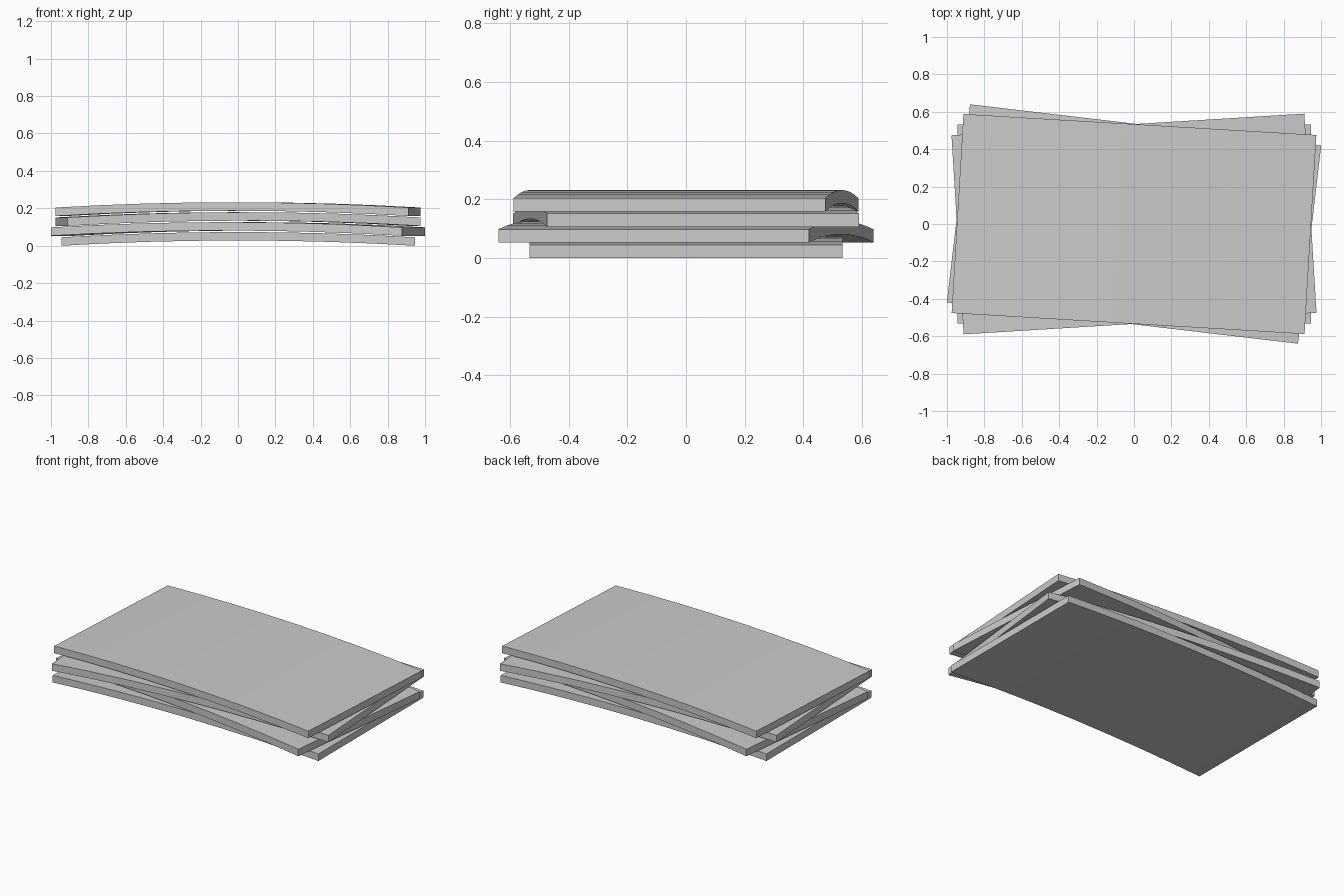
import bpy, bmesh
from math import radians

if "Cube" in bpy.data.objects:
    bpy.data.objects.remove(bpy.data.objects["Cube"])

HALF_X, HALF_Y = 0.945, 0.533
THICK, SAG, PITCH, SEGS = 0.045, 0.028, 0.053, 8


def bowed_sheet(name, z, angle):
    # Arched side profile, extruded front to back
    xs = [-HALF_X + 2 * HALF_X * i / SEGS for i in range(SEGS + 1)]
    arch = [(x, SAG * (1 - (x / HALF_X) ** 2)) for x in xs]
    bm = bmesh.new()
    grid = [[[bm.verts.new((x, y, h + t)) for y in (-HALF_Y, HALF_Y)]
             for t in (0, THICK)] for x, h in arch]
    for a, b in zip(grid, grid[1:]):
        bm.faces.new((a[0][0], a[0][1], b[0][1], b[0][0]))  # underside
        bm.faces.new((a[1][0], b[1][0], b[1][1], a[1][1]))  # top
        bm.faces.new((a[0][0], b[0][0], b[1][0], a[1][0]))  # front
        bm.faces.new((a[0][1], a[1][1], b[1][1], b[0][1]))  # back
    for e in (grid[0], grid[-1]):
        bm.faces.new((e[0][0], e[0][1], e[1][1], e[1][0]))  # ends
    bmesh.ops.recalc_face_normals(bm, faces=bm.faces)
    mesh = bpy.data.meshes.new(name)
    bm.to_mesh(mesh)
    bm.free()
    ob = bpy.data.objects.new(name, mesh)
    bpy.context.collection.objects.link(ob)
    ob.location.z = z
    ob.rotation_euler.z = radians(angle)
    bpy.ops.object.select_all(action='DESELECT')
    ob.select_set(True)
    bpy.context.view_layer.objects.active = ob
    bpy.ops.object.shade_smooth_by_angle(angle=radians(30))


# Stack of four sheets, each turned a little
for i, angle in enumerate((0, -6.7, 3.5, -3.4)):
    bowed_sheet(f"curved_sheet_{i + 1}", i * PITCH, angle)
